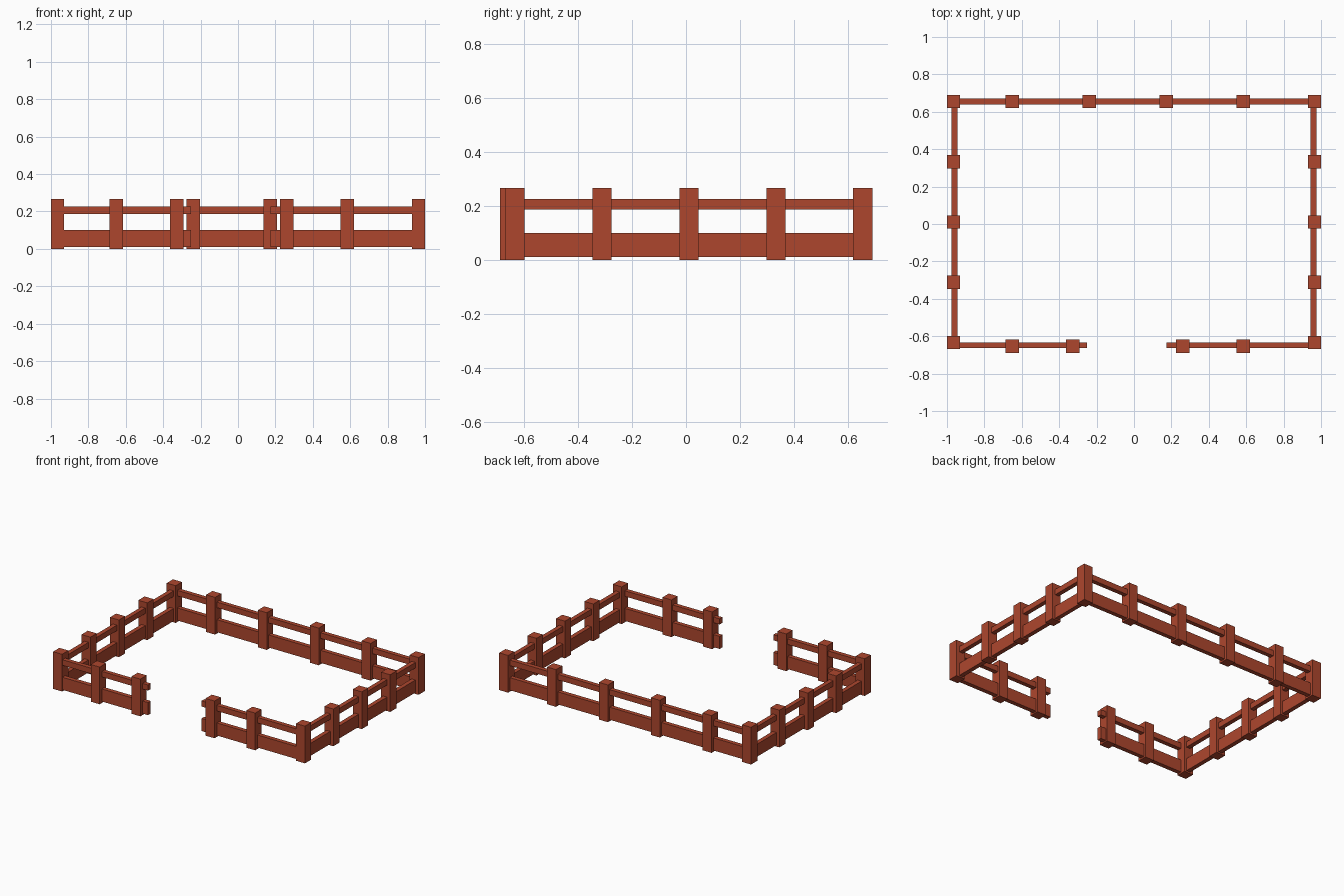
import bpy

cube = bpy.data.objects.get("Cube")
if cube:
    bpy.data.objects.remove(cube, do_unlink=True)

wood = bpy.data.materials.new("red_brown_wood")
wood.use_nodes = True
wood.diffuse_color = (0.42, 0.062, 0.027, 1)
wood.node_tree.nodes["Principled BSDF"].inputs["Base Color"].default_value = wood.diffuse_color

POST, POST_H, RAIL = 0.071, 0.267, 0.031
EDGE = 1 - POST / 2
BACK, FRONT, CORNER = 0.655, -0.654, -0.633


def box(name, lo, hi):
    """Box spanning two opposite corners."""
    bpy.ops.mesh.primitive_cube_add(size=1, location=[(a + b) / 2 for a, b in zip(lo, hi)])
    ob = bpy.context.object
    ob.name = name
    ob.scale = [b - a for a, b in zip(lo, hi)]
    bpy.ops.object.transform_apply(location=False, rotation=False, scale=True)
    ob.data.materials.append(wood)


def post(name, x, y):
    r = POST / 2
    box(name, (x - r, y - r, 0), (x + r, y + r, POST_H))


def rails(name, x0, x1, y0, y1):
    """Wide lower board and narrow upper bar."""
    box(name + "_lower_board", (x0, y0, 0.01), (x1, y1, 0.1))
    box(name + "_upper_bar", (x0, y0, 0.186), (x1, y1, 0.226))


# Side fences, corner posts included
for side, s in (("left", 1), ("right", -1)):
    for i in range(5):
        post(side + "_post", s * EDGE, CORNER + (BACK - CORNER) * i / 4)
    x = s * 0.96
    rails(side, x - RAIL / 2, x + RAIL / 2, CORNER, BACK)

# Back fence
for x in (-0.651, -0.24, 0.172, 0.584):
    post("back_post", x, BACK)
rails("back", -EDGE, EDGE, BACK - RAIL / 2, BACK + RAIL / 2)

# Front fence with a gateway gap
for x in (-0.651, -0.328, 0.261, 0.584):
    post("front_post", x, FRONT)
y = -0.648
rails("front_right", -EDGE, -0.25, y - RAIL / 2, y + RAIL / 2)
rails("front_left", 0.175, EDGE, y - RAIL / 2, y + RAIL / 2)
